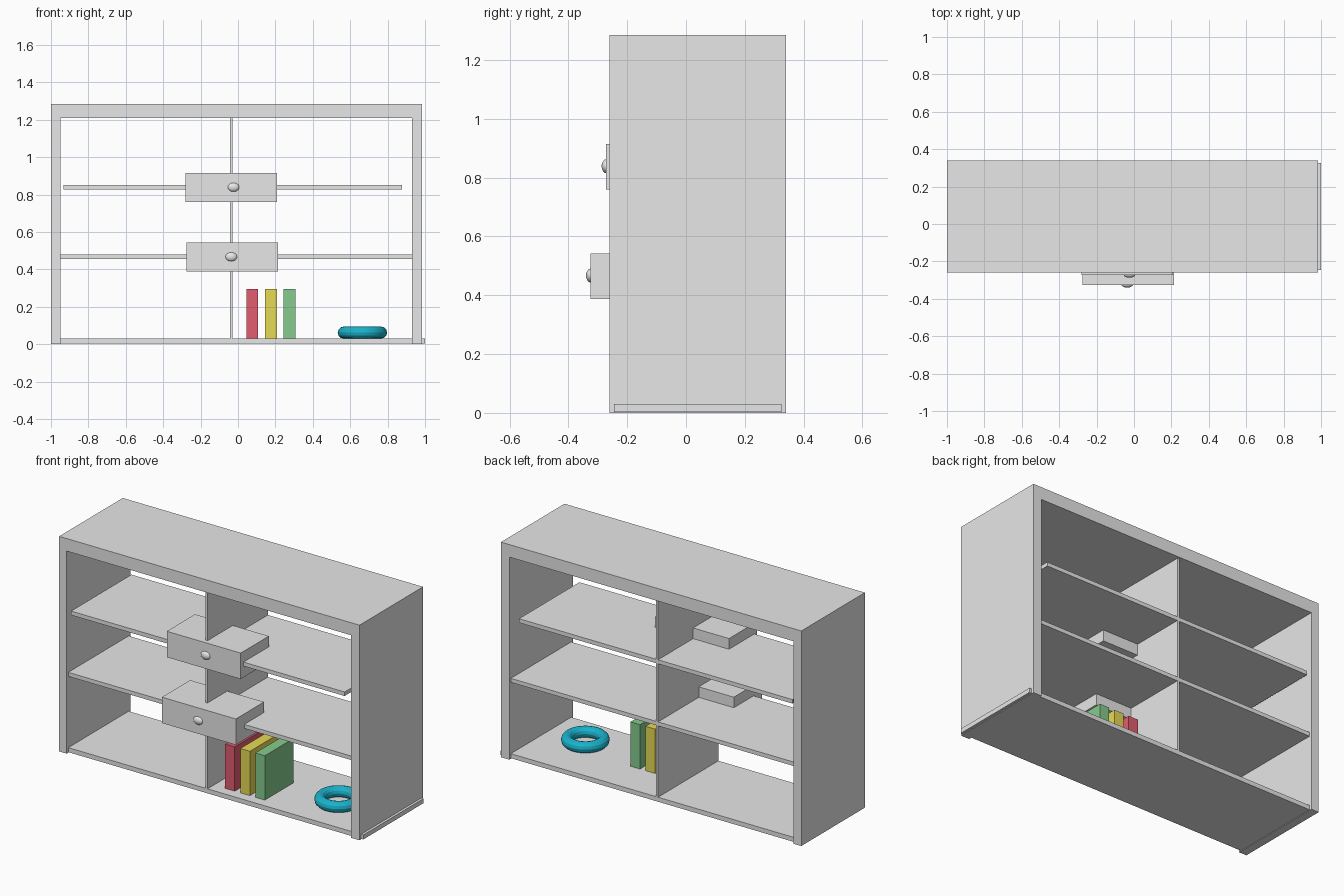
import bpy

cube = bpy.data.objects.get("Cube")
if cube:
    bpy.data.objects.remove(cube, do_unlink=True)


def material(name, rgb):
    mat = bpy.data.materials.new(name)
    mat.use_nodes = True
    mat.diffuse_color = (*rgb, 1)
    mat.node_tree.nodes["Principled BSDF"].inputs["Base Color"].default_value = (*rgb, 1)
    return mat


grey = material("light_grey", (0.8, 0.8, 0.8))
red = material("book_red", (0.76, 0.11, 0.16))
yellow = material("book_yellow", (0.8, 0.7, 0.09))
green = material("book_green", (0.24, 0.6, 0.27))
teal = material("ring_teal", (0.01, 0.45, 0.6))


def finish(name, mat):
    obj = bpy.context.object
    obj.name = obj.data.name = name
    obj.data.materials.clear()
    obj.data.materials.append(mat)
    return obj


def box(name, xs, ys, zs, mat=grey):
    """Box spanning the given ranges on each axis."""
    spans = (xs, ys, zs)
    bpy.ops.mesh.primitive_cube_add(size=1, location=[sum(s) / 2 for s in spans])
    obj = finish(name, mat)
    obj.scale = [s[1] - s[0] for s in spans]
    bpy.ops.object.transform_apply(location=False, rotation=False, scale=True)


# Cabinet frame
outer = (-0.26, 0.34)
inner = (-0.245, 0.325)
box("top_board", (-1, 0.985), outer, (1.21, 1.285))
box("right_side", (-1, -0.95), outer, (0, 1.21))
box("left_side", (0.93, 0.985), outer, (0, 1.21))
box("floor_board", (-0.985, 1), inner, (0.003, 0.03))

# Divider and shelves
box("divider", (-0.043, -0.03), inner, (0.03, 1.21))
box("lower_shelf", (-0.95, 0.93), inner, (0.456, 0.48))
box("upper_shelf", (-0.932, 0.876), inner, (0.827, 0.851))

# Drawers with oval knobs: name, left edge, front, bottom, knob x
for name, x, y, z, knob_x in (("lower", -0.275, -0.325, 0.388, -0.036),
                              ("upper", -0.28, -0.272, 0.76, -0.024)):
    box(name + "_drawer", (x, x + 0.488), (y, y + 0.266), (z, z + 0.155))
    bpy.ops.mesh.primitive_uv_sphere_add(segments=32, ring_count=16, radius=1,
                                         location=(knob_x, y + 0.002, z + 0.079))
    knob = finish(name + "_knob", grey)
    knob.scale = (0.031, 0.017, 0.024)
    bpy.ops.object.transform_apply(location=False, rotation=False, scale=True)
    bpy.ops.object.shade_smooth()

# Books standing on the floor board
for name, x, mat in (("red", 0.045, red), ("yellow", 0.145, yellow), ("green", 0.244, green)):
    box(name + "_book", (x, x + 0.063), (-0.185, 0.085), (0.03, 0.295), mat)

# Ring lying on the floor board
bpy.ops.mesh.primitive_torus_add(major_segments=48, minor_segments=12, major_radius=0.1,
                                 minor_radius=0.032, location=(0.665, 0, 0.062))
finish("ring", teal)
